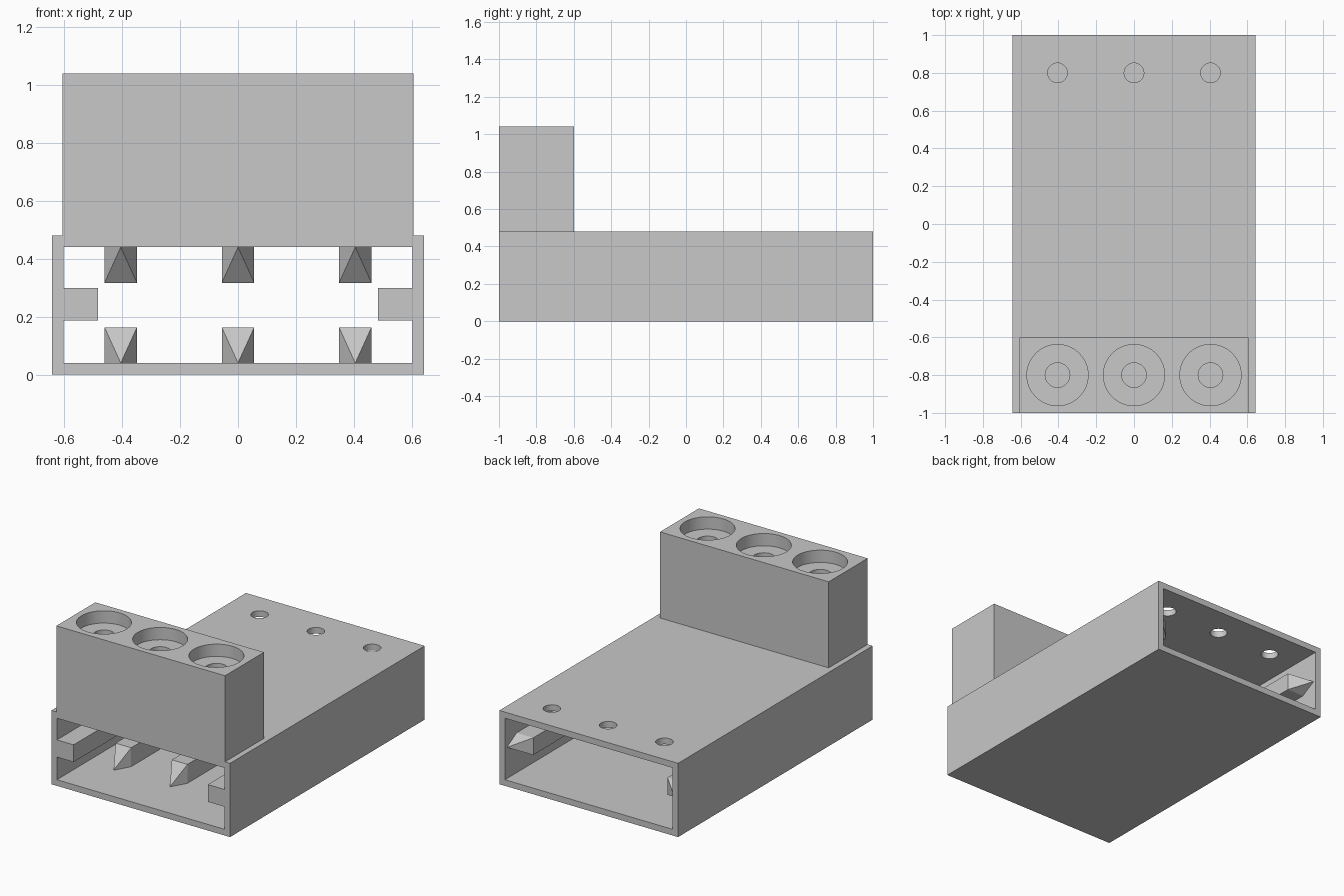
import bpy, bmesh, math
from mathutils import Matrix, Vector

cube = bpy.data.objects.get("Cube")
if cube:
    bpy.data.objects.remove(cube, do_unlink=True)

# Single grey plastic
grey = bpy.data.materials.new("plain grey")
grey.use_nodes = True
grey.diffuse_color = (0.58, 0.58, 0.58, 1)
grey.node_tree.nodes["Principled BSDF"].inputs["Base Color"].default_value = (0.58, 0.58, 0.58, 1)

COLUMNS = (-0.405, 0, 0.405)
WALL = 0.04
HALF_W, HEIGHT = 0.643, 0.48
INNER_X = HALF_W - WALL
CEILING = HEIGHT - WALL


def add_object(name, bm):
    bmesh.ops.recalc_face_normals(bm, faces=bm.faces)
    mesh = bpy.data.meshes.new(name)
    bm.to_mesh(mesh)
    bm.free()
    mesh.materials.append(grey)
    obj = bpy.data.objects.new(name, mesh)
    bpy.context.collection.objects.link(obj)
    return obj


def box(name, lo, hi):
    lo, hi = Vector(lo), Vector(hi)
    bm = bmesh.new()
    bmesh.ops.create_cube(bm, size=1)
    for v in bm.verts:
        v.co = (lo + hi) / 2 + v.co * (hi - lo)
    return add_object(name, bm)


def cylinder(name, x, y, radius, z0, z1):
    bm = bmesh.new()
    bmesh.ops.create_cone(bm, cap_ends=True, segments=64, radius1=radius, radius2=radius,
                          depth=z1 - z0, matrix=Matrix.Translation((x, y, (z0 + z1) / 2)))
    return add_object(name, bm)


def combine(target, other, operation):
    """Apply a boolean and remove the helper object."""
    bpy.context.view_layer.objects.active = target
    mod = target.modifiers.new("combine", 'BOOLEAN')
    mod.operation, mod.solver, mod.object = operation, 'EXACT', other
    bpy.ops.object.modifier_apply(modifier=mod.name)
    bpy.data.objects.remove(other, do_unlink=True)


def pointed_bar(name, origin, across, along, out, width, height, length, point=0.1):
    """Bar lying on a wall, its end tapering to a point on that wall."""
    bm = bmesh.new()
    bmesh.ops.create_cube(bm, size=1)
    for v in bm.verts:
        v.co = Vector((v.co.x * width, (v.co.y - 0.5) * length, (v.co.z + 0.5) * height))
    end = max(bm.faces, key=lambda f: f.calc_center_median().y)
    tip = bm.verts.new((0, point, 0))
    for edge in list(end.edges):
        bm.faces.new((*edge.verts, tip))
    bmesh.ops.delete(bm, geom=[end], context='FACES_ONLY')
    axes = Matrix((across, along, out)).transposed().to_4x4()
    bm.transform(Matrix.Translation(origin) @ axes)
    return add_object(name, bm)


# Open-ended sleeve with the tall block on its front end
housing = box("housing", (-HALF_W, -1, 0), (HALF_W, 1, HEIGHT))
combine(housing, box("block", (-0.607, -1, CEILING), (0.607, -0.6, 1.04)), 'UNION')
combine(housing, box("cavity", (-INNER_X, -1.2, WALL), (INNER_X, 1.2, CEILING)), 'DIFFERENCE')

# Stepped holes in the block, and small holes at the back
for x in COLUMNS:
    combine(housing, cylinder("counterbore", x, -0.8, 0.162, 0.96, 1.2), 'DIFFERENCE')
    combine(housing, cylinder("shaft", x, -0.8, 0.065, 0.3, 1.1), 'DIFFERENCE')
    combine(housing, cylinder("back_hole", x, 0.8, 0.052, 0.3, 0.6), 'DIFFERENCE')
bpy.ops.object.select_all(action='DESELECT')
housing.select_set(True)
bpy.context.view_layer.objects.active = housing
bpy.ops.object.shade_smooth_by_angle(angle=math.radians(30))

# Pointed dividers on the floor and ceiling
for place, x in zip(("right", "middle", "left"), COLUMNS):
    for level, z, up in (("floor", WALL, 1), ("ceiling", CEILING, -1)):
        pointed_bar(f"{place}_{level}_divider", (x, -0.6, z), (1, 0, 0), (0, -1, 0),
                    (0, 0, up), 0.112, 0.123, 0.6)

# Guide rails along both side walls, pointed at the back
for place, side in (("left", 1), ("right", -1)):
    pointed_bar(f"{place}_guide_rail", (side * INNER_X, 0.88, 0.243), (0, 0, 1), (0, 1, 0),
                (-side, 0, 0), 0.112, 0.12, 1.88)
